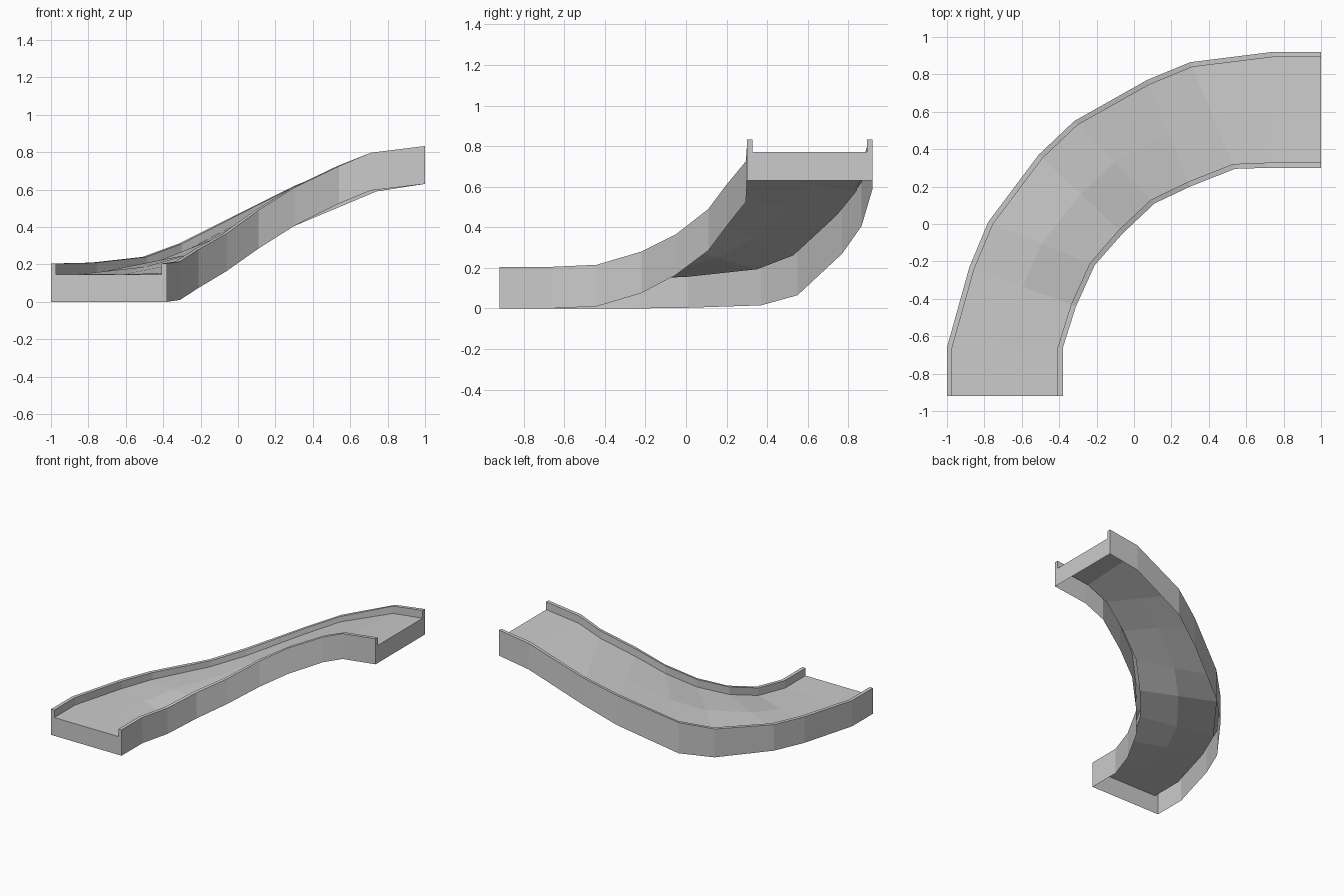
import bpy, bmesh
from mathutils import Vector

if "Cube" in bpy.data.objects:
    bpy.data.objects.remove(bpy.data.objects["Cube"])

# Stations along the bend: x, y, underside z, lip top z, lip height
OUTER = [(-1, -.92, 0, .205, .06), (-1, -.66, 0, .205, .06), (-.88, -.23, 0, .207, .06),
         (-.78, .01, .003, .21, .055), (-.51, .37, .015, .24, .047), (-.32, .55, .065, .31, .048),
         (.07, .77, .27, .505, .045), (.30, .865, .405, .62, .043), (.74, .92, .59, .797, .058),
         (1, .92, .63, .833, .063)]
INNER = [(-.38, -.92, 0, .205, .06), (-.38, -.66, 0, .205, .06), (-.31, -.44, .01, .215, .06),
         (-.21, -.22, .075, .28, .06), (-.06, -.05, .165, .365, .06), (.11, .11, .285, .49, .06),
         (.30, .20, .405, .61, .06), (.54, .295, .525, .725, .06), (.71, .30, .595, .797, .06),
         (1, .30, .63, .833, .063)]
LIP = .028


def side_points(a, b):
    """Wall foot, wall top, lip inside top, deck edge on side a (facing b)."""
    p = Vector((a[0], a[1], 0))
    q = p + (Vector((b[0], b[1], 0)) - p).normalized() * LIP
    up = Vector((0, 0, 1))
    return [p + up * a[2], p + up * a[3], q + up * a[3], q + up * (a[3] - a[4])]


bm = bmesh.new()
rows = []
for o, i in zip(OUTER, INNER):
    left, right = side_points(o, i), side_points(i, o)
    mid = (left[3] + right[3]) / 2
    rows.append([bm.verts.new(p) for p in left + [mid] + right[::-1]])

# Walls, lips and deck as one open-bottomed shell
for r, s in zip(rows, rows[1:]):
    for k in range(len(r) - 1):
        bm.faces.new((r[k], r[k + 1], s[k + 1], s[k]))

# Channel-shaped end plates
bm.faces.new(rows[0][::-1])
bm.faces.new(rows[-1])
bmesh.ops.recalc_face_normals(bm, faces=bm.faces)

mesh = bpy.data.meshes.new("curved_ramp")
bm.to_mesh(mesh)
bm.free()
bpy.context.collection.objects.link(bpy.data.objects.new("curved_ramp", mesh))
